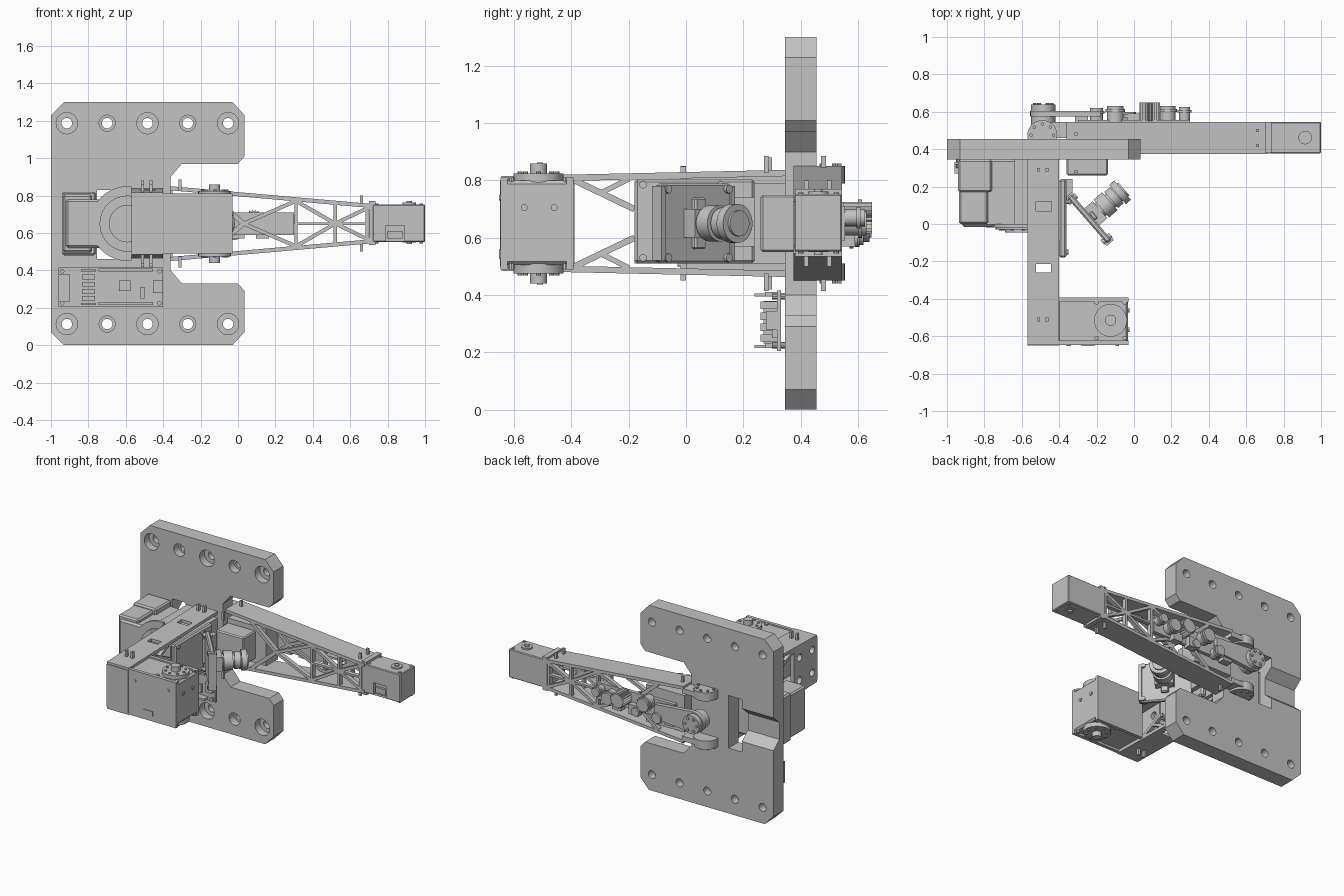
import bpy, bmesh, math
from mathutils import Matrix

if "Cube" in bpy.data.objects:
    bpy.data.objects.remove(bpy.data.objects["Cube"])

grey = bpy.data.materials.new("light_grey")
grey.use_nodes = True
grey.diffuse_color = (0.55, 0.55, 0.55, 1)
grey.node_tree.nodes["Principled BSDF"].inputs["Base Color"].default_value = (0.55, 0.55, 0.55, 1)
made = []
MID = 0.65  # height of the arm axis


def prism(name, pts, axis, lo, hi, bevel=0):
    """Extrude a 2D outline along an axis."""
    place = {"x": lambda u, v, w: (w, u, v), "y": lambda u, v, w: (u, w, v), "z": lambda u, v, w: (u, v, w)}[axis]
    bm = bmesh.new()
    a = [bm.verts.new(place(u, v, lo)) for u, v in pts]
    b = [bm.verts.new(place(u, v, hi)) for u, v in pts]
    bm.faces.new(a)
    bm.faces.new(b)
    for i in range(len(pts)):
        j = (i + 1) % len(pts)
        bm.faces.new((a[i], a[j], b[j], b[i]))
    bmesh.ops.recalc_face_normals(bm, faces=bm.faces)
    if bevel:
        bmesh.ops.bevel(bm, geom=bm.edges[:], offset=bevel, segments=1, affect="EDGES")
    me = bpy.data.meshes.new(name)
    bm.to_mesh(me)
    bm.free()
    me.materials.append(grey)
    ob = bpy.data.objects.new(name, me)
    bpy.context.collection.objects.link(ob)
    made.append(ob)
    return ob


def box(name, x0, x1, y0, y1, z0, z1, bevel=0):
    return prism(name, [(x0, y0), (x1, y0), (x1, y1), (x0, y1)], "z", z0, z1, bevel)


def circle(u, v, r, n=28):
    return [(u + r * math.cos(math.tau * i / n), v + r * math.sin(math.tau * i / n)) for i in range(n)]


def disc(name, u, v, r, axis, lo, hi, n=28):
    return prism(name, circle(u, v, r, n), axis, lo, hi)


def bar(name, p, q, width, axis, lo, hi):
    dx, dy = q[0] - p[0], q[1] - p[1]
    k = width / 2 / math.hypot(dx, dy)
    nx, ny = -dy * k, dx * k
    return prism(name, [(p[0] + nx, p[1] + ny), (q[0] + nx, q[1] + ny), (q[0] - nx, q[1] - ny), (p[0] - nx, p[1] - ny)], axis, lo, hi)


def cut(ob, *cutters):
    """Subtract cutters for good and remove them."""
    for c in cutters:
        m = ob.modifiers.new("cut", "BOOLEAN")
        m.operation, m.solver, m.object = "DIFFERENCE", "EXACT", c
        dg = bpy.context.evaluated_depsgraph_get()
        me = bpy.data.meshes.new_from_object(ob.evaluated_get(dg))
        ob.modifiers.clear()
        ob.data = me
        made.remove(c)
        bpy.data.objects.remove(c)


def bolts(name, u, v, r, axis, lo, hi, n=8, size=0.012):
    for p in circle(u, v, r, n):
        disc(name, p[0], p[1], size, axis, lo, hi, 10)


# Mounting plate: C outline, counterbored holes, window and cable groove
lower = [(-1, 0.07), (-0.93, 0), (-0.03, 0), (0.035, 0.07), (0.035, 0.29), (0, 0.33), (-0.3, 0.33), (-0.36, 0.4)]
plate = prism("mounting_plate", lower + [(x, 1.3 - z) for x, z in reversed(lower)], "y", 0.345, 0.455)
for i in range(5):
    x, r = -0.915 + i * 0.2155, 0.043 if i % 2 else 0.057
    for z in (0.113, 1.187):
        cut(plate, disc("cutter", x, z, r, "y", 0.3, 0.4), disc("cutter", x, z, 0.028, "y", 0.3, 0.5))
cut(plate, box("cutter", -0.755, -0.65, 0.3, 0.5, 0.46, 0.83),
    prism("cutter", [(0.46, 0.53), (0.39, 0.59), (0.39, 0.71), (0.46, 0.77)], "x", -1.1, -0.74))

# Pan servo in front of the plate
box("pan_servo_body", -0.92, -0.58, -0.015, 0.345, 0.52, 0.78, 0.012)
box("pan_servo_bracket", -0.94, -0.76, 0.17, 0.345, 0.48, 0.82, 0.01)
box("pan_servo_side", -0.935, -0.78, 0.0, 0.18, 0.495, 0.805, 0.01)
box("pan_servo_inner_bracket", -0.64, -0.56, 0.0, 0.345, 0.48, 0.82)
for r, y in ((0.2, -0.02), (0.15, -0.03), (0.1, -0.045)):
    cut(disc("pan_ring", -0.59, MID, r, "y", y, 0.0, 40), box("cutter", -0.57, 0, -0.1, 0.1, 0.3, 1))
bolts("pan_bolt", -0.59, MID, 0.125, "y", -0.036, 0, 12, 0.008)

# Box beam along y
XA, XB = -0.57, -0.4


def beam_half(y):
    return 0.165 + (y + 0.65) * 0.022


for s in (1, -1):
    def bz(y, inset=0):
        return MID + s * (beam_half(y) - inset)
    flange = prism("beam_flange", [(-0.645, bz(-0.645)), (0.345, bz(0.345)), (0.345, bz(0.345, 0.022)), (-0.645, bz(-0.645, 0.022))], "x", XA, XB)
    cut(flange, box("cutter", -0.525, -0.445, -0.26, -0.215, 0.3, 1), box("cutter", -0.525, -0.44, 0.07, 0.12, 0.3, 1))
    for y in (-0.51, 0.29):
        for x in (-0.51, -0.465):
            box("beam_clip", x - 0.008, x + 0.008, y - 0.01, y + 0.01, *sorted((bz(y), bz(y) + s * 0.045)))
    for lo, hi in ((XA, XA + 0.025), (XB - 0.025, XB)):
        bar("beam_brace", (-0.39, bz(-0.39, 0.02)), (-0.18, MID + s * 0.05), 0.022, "x", lo, hi)
        bar("beam_brace", (-0.2, bz(-0.2, 0.02)), (-0.3, MID + s * 0.105), 0.018, "x", lo, hi)
end = box("beam_end_plate", XA, XA + 0.03, -0.645, -0.39, 0.49, 0.81)
for y in (-0.59, -0.45):
    for z in (0.57, 0.73):
        cut(end, disc("cutter", y, z, 0.025, "x", -0.7, -0.5, 16))
box("beam_front_cap", XA, XB, -0.65, -0.62, 0.5, 0.8)
box("beam_core", XA + 0.005, XB, -0.18, 0.345, 0.51, 0.79)
box("beam_core_mount", XB, -0.362, -0.18, 0.24, 0.51, 0.805, 0.01)
for y in (-0.15, 0.12):
    for z in (0.53, 0.785):
        disc("mount_screw", y, z, 0.013, "x", -0.37, -0.35, 12)

# Tilt servo at the beam end
box("tilt_servo_body", -0.41, -0.032, -0.64, -0.4, 0.505, 0.8, 0.012)
for y in (-0.635, -0.405):
    box("tilt_servo_frame", -0.4, -0.03, y - 0.012, y + 0.012, 0.49, 0.81)
for s in (1, -1):
    for r, h in ((0.088, 0.175), (0.03, 0.21)):
        disc("tilt_horn", -0.125, -0.515, r, "z", *sorted((MID + s * 0.14, MID + s * h)))
    bolts("tilt_horn_bolt", -0.125, -0.515, 0.065, "z", *sorted((MID + s * 0.15, MID + s * 0.182)), n=8, size=0.009)
    for x in (-0.2, -0.05):
        for y in (-0.61, -0.42):
            disc("tilt_case_screw", x, y, 0.012, "z", *sorted((MID + s * 0.14, MID + s * 0.16)), n=10)
for y in (-0.565, -0.46):
    disc("tilt_side_screw", y, 0.705, 0.012, "x", -0.035, -0.025, 12)
for x in (-0.35, -0.09):
    disc("tilt_front_screw", x, 0.74, 0.01, "y", -0.652, -0.64, 12)
box("tilt_connector", -0.28, -0.21, -0.652, -0.63, 0.525, 0.56)

# Angled camera: plate, mount and stepped lens
cam = [prism("camera_plate", [(-0.16, -0.14), (0.16, -0.14), (0.16, 0.14), (-0.16, 0.14)], "x", -0.02, 0.012, 0.008),
       prism("camera_lens_mount", [(-0.06, -0.05), (0.06, -0.05), (0.06, 0.05), (-0.06, 0.05)], "x", 0.01, 0.07),
       prism("camera_mount_ears", [(-0.025, -0.09), (0.025, -0.09), (0.025, 0.09), (-0.025, 0.09)], "x", 0.01, 0.035, 0.006)]
for r, lo, hi in ((0.045, 0.06, 0.24), (0.063, 0.08, 0.14), (0.056, 0.15, 0.19), (0.068, 0.195, 0.23)):
    cam.append(disc("camera_lens", 0, 0, r, "x", lo, hi, 32))
for y in (-0.14, 0.14):
    for z in (-0.12, 0.12):
        cam.append(disc("camera_screw", y, z, 0.015, "x", -0.035, 0.025, 12))
for s in (1, -1):
    cam.append(prism("camera_frame_side", [(s * 0.15, -0.13), (s * 0.17, -0.13), (s * 0.17, 0.13), (s * 0.15, 0.13)], "x", -0.03, 0.02))
for ob in cam:
    ob.matrix_world = Matrix.Translation((-0.235, 0.03, MID)) @ Matrix.Rotation(math.radians(41), 4, "Z")
box("camera_bracket", -0.37, -0.33, 0.12, 0.24, 0.57, 0.74)

# Controller board with headers and connectors
box("board", -0.96, -0.4, 0.318, 0.332, 0.205, 0.415)
for x in (-0.94, -0.42):
    for z in (0.225, 0.395):
        disc("board_standoff", x, z, 0.012, "y", 0.3, 0.345, 10)
for z in (0.215, 0.395):
    box("board_header", -0.745, -0.455, 0.275, 0.32, z, z + 0.016)
    box("board_pins", -0.84, -0.76, 0.24, 0.32, z, z + 0.01)
for i in range(4):
    box("board_terminal", -0.835, -0.765, 0.26, 0.32, 0.237 + i * 0.038, 0.263 + i * 0.038)
box("board_power_plug", -0.96, -0.9, 0.27, 0.32, 0.23, 0.38)
box("board_usb_plug", -0.455, -0.4, 0.28, 0.32, 0.28, 0.345)
box("board_chip", -0.635, -0.575, 0.306, 0.32, 0.29, 0.345)
box("board_regulator", -0.52, -0.5, 0.3, 0.32, 0.25, 0.31)

# Tapered truss arm along x
YA, YB = 0.375, 0.545


def arm_z(x, s, inset=0):
    return MID + s * (0.2 - (x + 0.36) * 0.088 - inset)


for s in (1, -1):
    prism("arm_flange", [(-0.36, arm_z(-0.36, s)), (0.72, arm_z(0.72, s)), (0.72, arm_z(0.72, s, 0.022)), (-0.36, arm_z(-0.36, s, 0.022))], "y", YA, YB)
    box("arm_fork", -0.49, -0.35, 0.46, YB, *sorted((MID + s * 0.15, MID + s * 0.185)))
    disc("arm_pivot", -0.49, 0.475, 0.08, "z", *sorted((MID + s * 0.14, MID + s * 0.2)))
    bolts("arm_pivot_bolt", -0.49, 0.475, 0.06, "z", *sorted((MID + s * 0.15, MID + s * 0.21)), n=8, size=0.009)
    for x, y in ((-0.31, 0.28), (0.66, 0.42), (0.66, 0.5), (-0.31, 0.48)):
        z = arm_z(x, s, 0.02)
        box("arm_clip", x - 0.008, x + 0.008, y - 0.008, y + 0.008, *sorted((z, z + s * 0.06)))
    for lo, hi in ((YA, YA + 0.03), (YB - 0.03, YB)):
        for x in (0.03, 0.52):
            bar("arm_brace", (0.31, arm_z(0.31, s, 0.02)), (x, MID), 0.02, "y", lo, hi)
        bar("arm_brace", (0.7, arm_z(0.7, s, 0.02)), (0.52, MID), 0.02, "y", lo, hi)
        bar("arm_brace", (-0.16, arm_z(-0.16, s, 0.02)), (0.03, MID), 0.025, "y", lo, hi)
for lo, hi in ((YA, YA + 0.03), (YB - 0.03, YB)):
    for x in (0.31, 0.52, 0.69):
        bar("arm_post", (x, arm_z(x, -1, 0.01)), (x, arm_z(x, 1, 0.01)), 0.018, "y", lo, hi)
    bar("arm_spine", (0.31, MID), (0.69, MID), 0.014, "y", lo, hi)
box("arm_root_block", -0.36, -0.06, 0.4, 0.53, 0.52, 0.78)
box("arm_root_front", -0.36, -0.14, 0.26, 0.4, 0.55, 0.75, 0.008)

# Tip servo
tip = box("tip_servo", 0.72, 1.0, 0.378, YB, 0.552, 0.752, 0.005)
cut(tip, box("cutter", 0.79, 0.89, 0.3, 0.4, 0.555, 0.64))
box("tip_connector", 0.8, 0.88, 0.385, 0.42, 0.57, 0.61)
box("tip_joint", 0.7, 0.735, 0.38, YB, 0.535, 0.77)
disc("tip_horn", 0.915, 0.462, 0.036, "z", 0.55, 0.762)
disc("tip_shaft", 0.915, 0.462, 0.015, "z", 0.54, 0.77, 14)
for x in (0.74, 0.98):
    for y in (0.4, 0.525):
        disc("tip_screw", x, y, 0.01, "z", 0.545, 0.758, 10)

# Drive parts on the back of the arm
box("drive_base", -0.3, 0.3, 0.53, 0.555, 0.59, 0.71)
for x, z, r, y in ((-0.1, 0.68, 0.045, 0.63), (0.18, 0.65, 0.043, 0.63), (-0.2, 0.61, 0.035, 0.62), (0.27, 0.67, 0.03, 0.625), (-0.02, 0.6, 0.03, 0.6)):
    disc("drive_roller", x, z, r, "y", 0.54, y, 20)
    disc("drive_roller_rim", x, z, r + 0.008, "y", y - 0.03, y - 0.015, 20)
teeth = [(0.085 + r * math.cos(math.tau * i / 40), MID + 0.02 + r * math.sin(math.tau * i / 40))
         for i in range(40) for r in ((0.055 if i % 2 else 0.044),)]
prism("drive_gear", teeth, "y", 0.55, 0.65)
for x in (-0.28, 0.0, 0.13):
    box("drive_block", x - 0.035, x + 0.035, 0.54, 0.59, 0.57, 0.64)
link = [(-0.18, 0.6), (-0.18, 0.7)] + [(-0.48 + 0.075 * math.cos(t), MID + 0.075 * math.sin(t))
                                      for t in (math.pi * (0.5 + i / 12) for i in range(13))]
prism("link_plate", link, "y", 0.575, 0.605)
disc("link_hub", -0.485, MID, 0.065, "y", 0.52, 0.64)
bolts("link_bolt", -0.485, MID, 0.045, "y", 0.63, 0.648, 6, 0.01)

# Smooth the round parts, keep hard edges
bpy.ops.object.select_all(action="DESELECT")
for ob in made:
    ob.select_set(True)
bpy.context.view_layer.objects.active = made[0]
bpy.ops.object.shade_smooth_by_angle(angle=math.radians(30))
